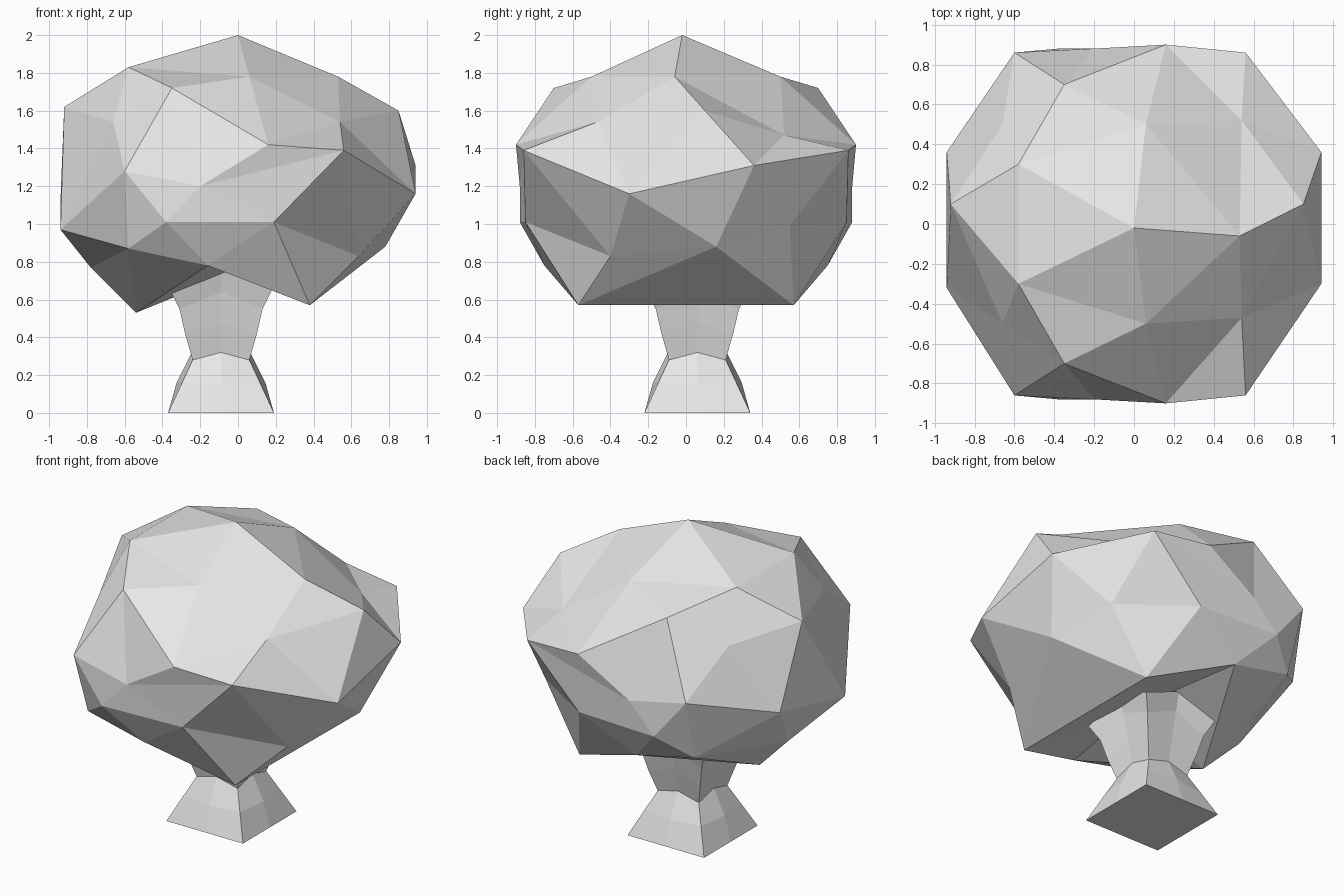
import bpy
import bmesh
from math import atan2, pi

cube = bpy.data.objects.get("Cube")
if cube:
    bpy.data.objects.remove(cube)

grey = bpy.data.materials.new("light_grey")
grey.use_nodes = True
grey.diffuse_color = (0.8, 0.8, 0.8, 1)
grey.node_tree.nodes["Principled BSDF"].inputs["Base Color"].default_value = (0.8, 0.8, 0.8, 1)


def add_object(name, bm):
    bmesh.ops.recalc_face_normals(bm, faces=bm.faces)
    mesh = bpy.data.meshes.new(name)
    bm.to_mesh(mesh)
    bm.free()
    mesh.materials.append(grey)
    obj = bpy.data.objects.new(name, mesh)
    bpy.context.collection.objects.link(obj)
    return obj


def full_ring(half):
    """Mirror the back half of a ring to the front; points near y = 0 stay single.
    Two extra values give the front point its own y and z."""
    back = [p[:3] for p in half]
    front = [(p[0], *(p[3:] or (-p[1], p[2]))) for p in half if abs(p[1]) > 0.2]
    return back + front[::-1]


# Canopy: a faceted icosphere pulled into a lumpy crown, ring by ring from the top
crown_rings = [
    [(0, -.02, 2)],
    [(.53, -.06, 1.78), (.06, .5, 1.78), (-.58, .3, 1.83)],
    [(.54, .52, 1.47, -.47, 1.54), (-.35, .7, 1.72), (-.92, .1, 1.62)],
    [(.85, .1, 1.6), (.16, .9, 1.42), (-.66, .5, 1.54)],
    [(.94, .36, 1.31, -.3, 1.16), (.56, .86, 1.39), (-.2, .88, 1.2),
     (-.6, .86, 1.28), (-.94, .36, 1.12, -.32, .97)],
    [(.64, .55, .99, -.4, .83), (-.38, .88, 1.01), (-.78, .05, .77)],
    [(.78, .16, .88), (.19, .85, 1.01), (-.58, .74, .87)],
    [(.38, .57, .57), (-.16, .75, .78), (-.54, 0, .53)],
    [(0, 0, .75)],
]
targets = [point for half in crown_rings for point in full_ring(half)]


def ring_order(vert):
    x, y, z = vert.co
    return (-round(z, 1), (atan2(y, x) + 0.01) % (2 * pi))


bm = bmesh.new()
bmesh.ops.create_icosphere(bm, subdivisions=2, radius=1)
for vert, point in zip(sorted(bm.verts, key=ring_order), targets):
    vert.co = point
add_object("canopy", bm)

# Trunk: square rings with side midpoints, as (corner half width, z, midpoint half width, z)
profile = [
    (.28, 0, .28, 0),
    (.206, .16, .235, .16),
    (.15, .28, .155, .32),
    (.19, .42, .19, .48),
    (.22, .55, .225, .64),
    (.27, .65, .25, .76),
]
around = [(1, 1), (0, 1), (-1, 1), (-1, 0), (-1, -1), (0, -1), (1, -1), (1, 0)]
bm = bmesh.new()
rings = []
for corner, corner_z, middle, middle_z in profile:
    ring = []
    for sx, sy in around:
        size, z = (corner, corner_z) if sx and sy else (middle, middle_z)
        ring.append(bm.verts.new((sx * size, sy * size, z)))
    rings.append(ring)
for low, high in zip(rings, rings[1:]):
    for i in range(len(around)):
        j = (i + 1) % len(around)
        bm.faces.new((low[i], low[j], high[j], high[i]))
bm.faces.new(rings[0][::-1])
tip = bm.verts.new((0, 0, .8))
for a, b in zip(rings[-1], rings[-1][1:] + rings[-1][:1]):
    bm.faces.new((a, b, tip))
trunk = add_object("trunk", bm)
trunk.location = (-.09, .06, 0)
